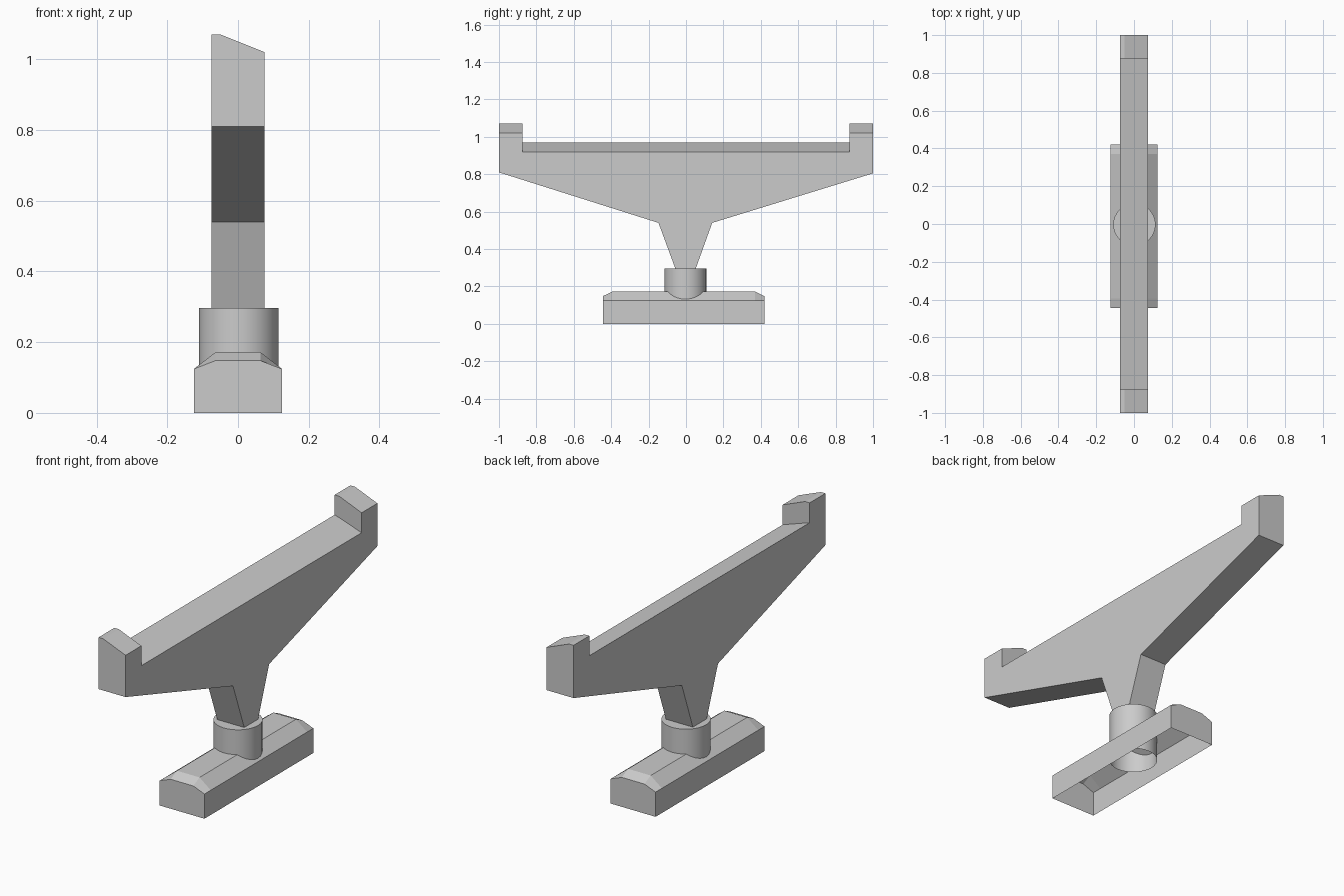
import bpy
import bmesh

cube = bpy.data.objects.get("Cube")
if cube:
    bpy.data.objects.remove(cube)

grey = bpy.data.materials.new("plain grey")
grey.use_nodes = True
COLOUR = (0.6, 0.6, 0.6, 1)
grey.diffuse_color = COLOUR
grey.node_tree.nodes["Principled BSDF"].inputs["Base Color"].default_value = COLOUR


def finish(name, bm, smooth=False):
    bmesh.ops.recalc_face_normals(bm, faces=bm.faces)
    mesh = bpy.data.meshes.new(name)
    bm.to_mesh(mesh)
    bm.free()
    mesh.materials.append(grey)
    obj = bpy.data.objects.new(name, mesh)
    bpy.context.collection.objects.link(obj)
    if smooth:
        bpy.context.view_layer.objects.active = obj
        obj.select_set(True)
        bpy.ops.object.shade_smooth_by_angle(angle=0.6)
        obj.select_set(False)
    return obj


def loft(name, sections, closed, caps):
    """Join matching point rows with quads."""
    bm = bmesh.new()
    rows = [[bm.verts.new(p) for p in s] for s in sections]
    n = len(rows[0])
    for a, b in zip(rows, rows[1:]):
        for i in range(n if closed else n - 1):
            j = (i + 1) % n
            bm.faces.new((a[i], a[j], b[j], b[i]))
    if caps:
        bm.faces.new(rows[0])
        bm.faces.new(rows[-1])
    return finish(name, bm)


# Cradle arm: side profile lofted across x, with a slanted rail and raised end lips
def arm_section(x, lip, rail):
    end, inner = 1.0, 0.875
    pts = [(-0.055, 0.29), (-0.147, 0.54), (-end, 0.81), (-end, lip), (-inner, lip),
           (-inner, rail), (inner, rail), (inner, lip), (end, lip), (end, 0.805),
           (0.14, 0.54), (0.05, 0.29)]
    return [(x, y, z) for y, z in pts]


loft("cradle_arm", [arm_section(-0.075, 1.07, 0.97),
                    arm_section(-0.05, 1.07, 0.962),
                    arm_section(0.075, 1.02, 0.92)], True, True)


# Base: hollow shell, open below, with chamfered roof and dipped ends
def base_section(y, ridge):
    half = [(0.125, 0), (0.125, 0.124), (0.063, ridge)]
    return [(-x, y, z) for x, z in half] + [(x, y, z) for x, z in reversed(half)]


loft("base", [base_section(-0.445, 0.148), base_section(-0.395, 0.172),
              base_section(0.37, 0.172), base_section(0.42, 0.148)], False, True)

# Round collar: capped on top, open below
bm = bmesh.new()
bmesh.ops.create_cone(bm, cap_ends=True, segments=32, radius1=0.112, radius2=0.112, depth=0.24)
bottom = [f for f in bm.faces if f.normal.z < -0.9]
bmesh.ops.delete(bm, geom=bottom, context='FACES_ONLY')
bmesh.ops.translate(bm, verts=bm.verts, vec=(0.002, -0.003, 0.177))
finish("collar", bm, smooth=True)
